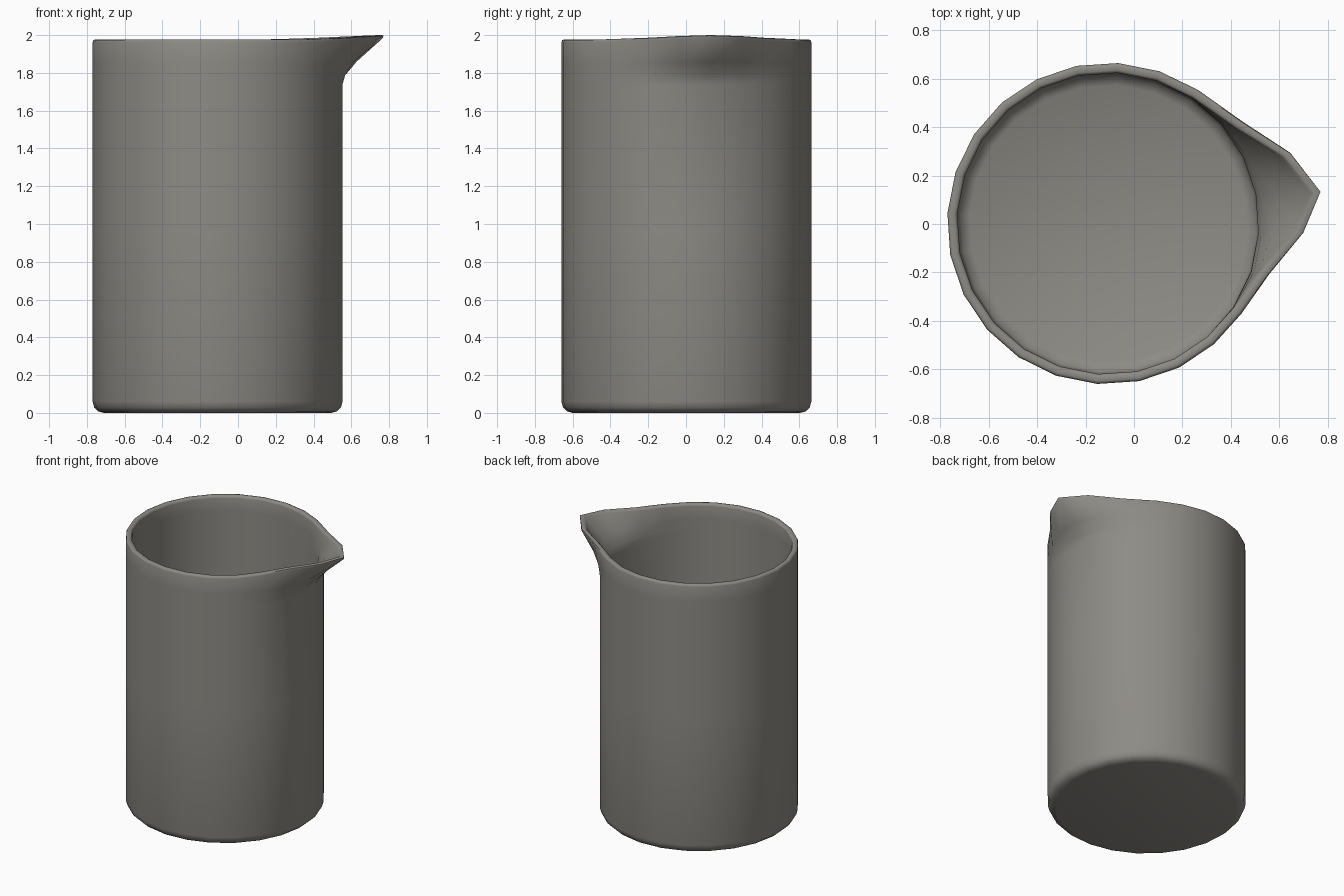
import bpy, bmesh, math

if "Cube" in bpy.data.objects:
    bpy.data.objects.remove(bpy.data.objects["Cube"])

SIDES = 24
CX, CY = -0.108, 0.002
AIM = math.radians(11.3)         # direction the spout points in
# spout shape by step away from its tip:
# extra radius, angle in degrees, extra height, sideways skew in degrees
SPOUT = {0: (0.228, 0.0, 0.024, -2.8), 1: (0.147, 11.9, 0.019, -2.1),
         2: (0.035, 27.2, 0.010, -1.6), 3: (0.002, 45.0, 0.004, -0.3)}


def ring(bm, radius, z, flare):
    """One loop of the wall; flare blends from a plain circle to the spout."""
    verts = []
    for i in range(SIDES):
        k = i if i <= SIDES // 2 else i - SIDES
        base = abs(k) * 360 / SIDES
        dr, ang, dz, skew = SPOUT.get(abs(k), (0, base, 0, 0))
        a = AIM + math.copysign(math.radians(base + (ang - base) * flare), k)
        a += math.radians(skew) * flare
        r = radius + dr * flare
        verts.append(bm.verts.new((CX + r * math.cos(a), CY + r * math.sin(a),
                                   z + dz * flare)))
    return verts


# wall profile: radius, height, flare (outside going up, then inside going down)
PROFILE = [
    (0.603, 0.000, 0), (0.633, 0.008, 0), (0.654, 0.028, 0), (0.663, 0.060, 0),
    (0.663, 1.000, 0), (0.663, 1.740, 0), (0.663, 1.785, 0.09), (0.663, 1.850, 0.37),
    (0.663, 1.962, 0.98), (0.659, 1.973, 1), (0.651, 1.976, 1),
    (0.633, 1.976, 1), (0.625, 1.970, 1), (0.622, 1.960, 0.96),
    (0.622, 1.868, 0.37), (0.622, 1.800, 0.09), (0.622, 1.755, 0),
    (0.622, 1.000, 0), (0.622, 0.100, 0), (0.610, 0.065, 0), (0.572, 0.045, 0),
]

# beaker body with spout
bm = bmesh.new()
rings = [ring(bm, *p) for p in PROFILE]
for a, b in zip(rings, rings[1:]):
    for i in range(SIDES):
        j = (i + 1) % SIDES
        bm.faces.new((a[i], a[j], b[j], b[i]))
bm.faces.new(rings[0][::-1])     # underside
bm.faces.new(rings[-1])          # inner floor
bmesh.ops.recalc_face_normals(bm, faces=bm.faces)

mesh = bpy.data.meshes.new("beaker")
bm.to_mesh(mesh)
bm.free()
beaker = bpy.data.objects.new("beaker", mesh)
bpy.context.collection.objects.link(beaker)

# dark warm grey
mat = bpy.data.materials.new("dark_warm_grey")
mat.diffuse_color = (0.27, 0.26, 0.235, 1)
mat.use_nodes = True
mat.node_tree.nodes["Principled BSDF"].inputs["Base Color"].default_value = mat.diffuse_color
mesh.materials.append(mat)

bpy.context.view_layer.objects.active = beaker
beaker.select_set(True)
bpy.ops.object.shade_smooth_by_angle(angle=math.radians(50))
